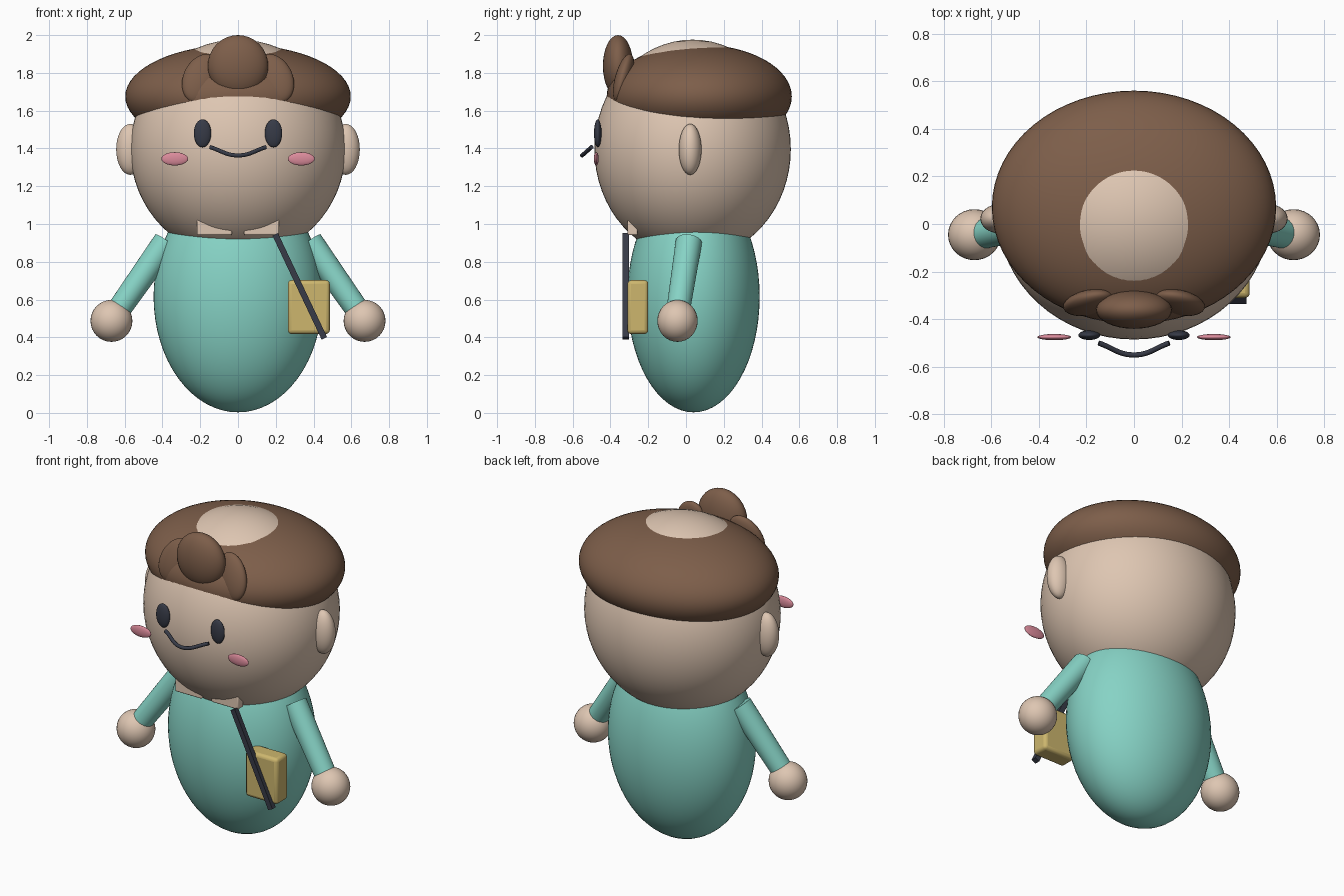
import bpy
import math
from mathutils import Vector

old = bpy.data.objects.get("Cube")
if old:
    bpy.data.objects.remove(old, do_unlink=True)


def material(name, r, g, b):
    m = bpy.data.materials.new(name)
    m.use_nodes = True
    m.diffuse_color = (r, g, b, 1)
    m.node_tree.nodes["Principled BSDF"].inputs["Base Color"].default_value = (r, g, b, 1)
    return m


skin = material("skin", 0.73, 0.565, 0.445)
teal = material("teal_cloth", 0.24, 0.65, 0.56)
brown = material("brown_hair", 0.205, 0.112, 0.068)
dark = material("dark_slate", 0.038, 0.043, 0.063)
pink = material("blush_pink", 0.71, 0.26, 0.33)
tan = material("tan_leather", 0.61, 0.47, 0.155)


def finish(name, mat):
    ob = bpy.context.object
    ob.name = name
    ob.data.materials.append(mat)
    return ob


def ellipsoid(name, mat, centre, radii, rot=(0, 0, 0), seg=32):
    bpy.ops.mesh.primitive_uv_sphere_add(segments=seg, ring_count=seg // 2, location=centre)
    ob = finish(name, mat)
    ob.scale = radii
    ob.rotation_euler = [math.radians(a) for a in rot]
    bpy.ops.object.shade_smooth()
    return ob


def block(name, mat, centre, size, bevel, rot_y=0):
    bpy.ops.mesh.primitive_cube_add(size=1, location=centre)
    ob = finish(name, mat)
    ob.scale = size
    bpy.ops.object.transform_apply(location=False, rotation=False, scale=True)
    ob.rotation_euler.y = rot_y
    if bevel:
        mod = ob.modifiers.new("Bevel", "BEVEL")
        mod.width = bevel
        mod.segments = 3
        bpy.ops.object.shade_smooth_by_angle(angle=math.radians(35))
    return ob


def limb(name, mat, start, end, r_start, r_end):
    a, b = Vector(start), Vector(end)
    d = b - a
    bpy.ops.mesh.primitive_cone_add(vertices=32, radius1=r_start, radius2=r_end,
                                    depth=d.length, location=(a + b) / 2)
    ob = finish(name, mat)
    ob.rotation_euler = d.to_track_quat("Z", "Y").to_euler()
    bpy.ops.object.shade_smooth_by_angle(angle=math.radians(40))
    return ob


# Body, head and hair cap (the crown shows through the cap)
ellipsoid("body", teal, (0, 0.04, 0.615), (0.447, 0.35, 0.612), seg=64)
ellipsoid("head", skin, (0, 0.035, 1.396), (0.57, 0.52, 0.58), seg=64)
ellipsoid("hair_cap", brown, (0, 0.07, 1.675), (0.597, 0.49, 0.275), seg=64)
ellipsoid("hair_tuft_middle", brown, (0, -0.36, 1.837), (0.16, 0.08, 0.163))

# Mirrored parts
for side, s in (("left", 1), ("right", -1)):
    ellipsoid(f"hair_tuft_{side}", brown, (s * 0.19, -0.33, 1.77),
              (0.10, 0.045, 0.14), (-15, -25 * s, 0))
    ellipsoid(f"ear_{side}", skin, (s * 0.57, 0.022, 1.395), (0.075, 0.06, 0.135))
    ellipsoid(f"eye_{side}", dark, (s * 0.188, -0.467, 1.48), (0.046, 0.02, 0.074))
    ellipsoid(f"cheek_{side}", pink, (s * 0.335, -0.475, 1.345), (0.071, 0.013, 0.035))
    limb(f"arm_{side}", teal, (s * 0.38, 0.015, 0.905), (s * 0.65, -0.045, 0.52), 0.07, 0.062)
    ellipsoid(f"hand_{side}", skin, (s * 0.67, -0.045, 0.487), (0.111, 0.107, 0.111))
    block(f"collar_{side}", skin, (s * 0.125, -0.283, 0.983), (0.185, 0.055, 0.085), 0.008)

# Smiling mouth
curve = bpy.data.curves.new("mouth", "CURVE")
curve.dimensions = "3D"
curve.bevel_depth = 0.011
curve.bevel_resolution = 3
curve.use_fill_caps = True
spline = curve.splines.new("BEZIER")
points = [(-0.148, -0.5, 1.407), (0, -0.55, 1.363), (0.148, -0.5, 1.407)]
spline.bezier_points.add(len(points) - 1)
for bp, co in zip(spline.bezier_points, points):
    bp.co = co
    bp.handle_left_type = bp.handle_right_type = "AUTO"
curve.materials.append(dark)
mouth = bpy.data.objects.new("mouth", curve)
bpy.context.collection.objects.link(mouth)

# Shoulder bag and strap
block("bag", tan, (0.375, -0.255, 0.56), (0.222, 0.11, 0.285), 0.02)
top, bottom = Vector((0.197, -0.319, 0.945)), Vector((0.457, -0.319, 0.395))
run = top - bottom
block("bag_strap", dark, (top + bottom) / 2, (0.032, 0.032, run.length), 0,
      math.atan2(run.x, run.z))
